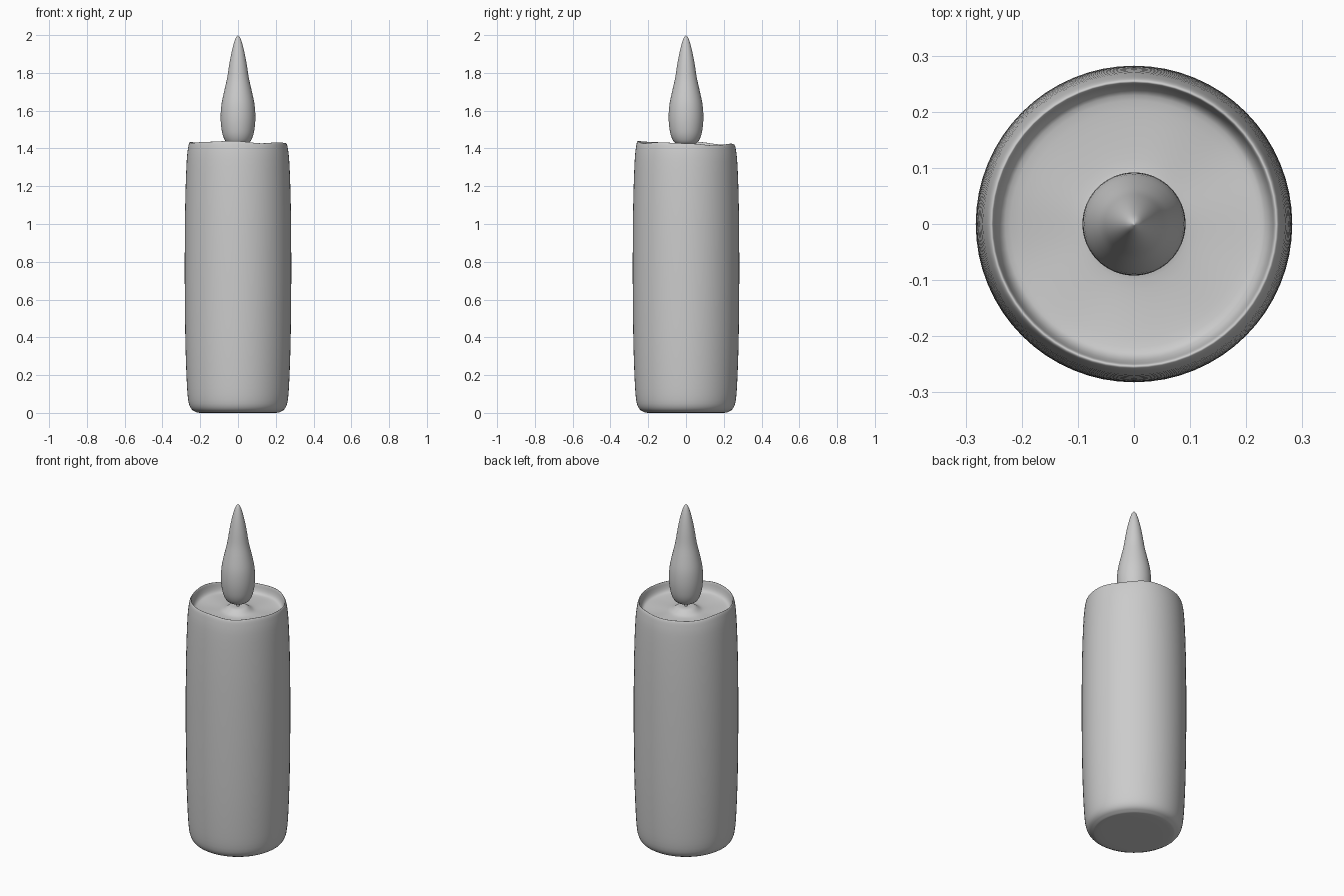
import bpy
import bmesh
from math import cos, sin, pi, radians
from mathutils import Vector

cube = bpy.data.objects.get("Cube")
if cube:
    bpy.data.objects.remove(cube)

grey = bpy.data.materials.new("plain_grey")
grey.use_nodes = True
COLOUR = (0.6, 0.6, 0.6, 1)
grey.diffuse_color = COLOUR
grey.node_tree.nodes["Principled BSDF"].inputs["Base Color"].default_value = COLOUR


def smooth_profile(points, steps):
    """Round a profile by running a Catmull-Rom spline through its points."""
    pts = [Vector(p) for p in points]
    pts = [pts[0]] + pts + [pts[-1]]
    out = []
    for a, b, c, d in zip(pts, pts[1:], pts[2:], pts[3:]):
        for i in range(steps):
            t = i / steps
            p = b + (c - a) * t / 2
            p += (a * 2 - b * 5 + c * 4 - d) * t ** 2 / 2
            p += (b * 3 - a - c * 3 + d) * t ** 3 / 2
            out.append(p)
    return out + [pts[-1]]


def lathe(name, points, segments=64, steps=3, lift=None):
    """Spin a closed (radius, height) profile; lift adds height by angle."""
    profile = smooth_profile(points, steps)
    bm = bmesh.new()
    rings = []
    for r, z in profile:
        if r < 1e-5:
            rings.append([bm.verts.new((0, 0, z))] * segments)
            continue
        ring = []
        for i in range(segments):
            a = 2 * pi * i / segments
            dz = lift(a, r, z) if lift else 0
            ring.append(bm.verts.new((r * cos(a), r * sin(a), z + dz)))
        rings.append(ring)
    for low, high in zip(rings, rings[1:]):
        for i in range(segments):
            j = (i + 1) % segments
            corners = [low[i], low[j], high[j], high[i]]
            bm.faces.new(list(dict.fromkeys(corners)))
    bmesh.ops.recalc_face_normals(bm, faces=bm.faces)
    mesh = bpy.data.meshes.new(name)
    bm.to_mesh(mesh)
    bm.free()
    mesh.materials.append(grey)
    obj = bpy.data.objects.new(name, mesh)
    bpy.context.collection.objects.link(obj)
    bpy.ops.object.select_all(action='DESELECT')
    obj.select_set(True)
    bpy.context.view_layer.objects.active = obj
    bpy.ops.object.shade_smooth_by_angle(angle=radians(60))
    return obj


def melted_rim(a, r, z):
    """Uneven rim that fades down the wall and toward the wick."""
    if z < 1.2:
        return 0
    wave = -0.008 * cos(a - 1.2) + 0.004 * cos(4 * a + 1) + 0.002 * sin(7 * a)
    return wave * min(1, (z - 1.2) / 0.2) * min(1, (r / 0.25) ** 2)


# Wax body: rounded base, slightly bulging wall, thin rim, hollow with a mound
lathe("wax_body", [
    (0, 0), (0.19, 0), (0.225, 0.006), (0.25, 0.025), (0.264, 0.07),
    (0.272, 0.18), (0.279, 0.4), (0.282, 0.7), (0.281, 1.0), (0.277, 1.2),
    (0.271, 1.34), (0.264, 1.40), (0.259, 1.422), (0.254, 1.428),
    (0.25, 1.422), (0.246, 1.40), (0.238, 1.38), (0.22, 1.37),
    (0.16, 1.366), (0.10, 1.367), (0.075, 1.375), (0.05, 1.392),
    (0.025, 1.396), (0, 1.394)], lift=melted_rim)

# Wick running from the mound into the flame
lathe("wick", [(0, 1.37), (0.009, 1.371), (0.009, 1.47), (0, 1.472)],
      segments=16, steps=1)

# Teardrop flame
lathe("flame", [
    (0, 1.416), (0.035, 1.419), (0.06, 1.431), (0.077, 1.46), (0.087, 1.50),
    (0.092, 1.56), (0.088, 1.63), (0.074, 1.70), (0.058, 1.77),
    (0.047, 1.84), (0.036, 1.90), (0.024, 1.95), (0.012, 1.985), (0, 2.0)],
      segments=48)
